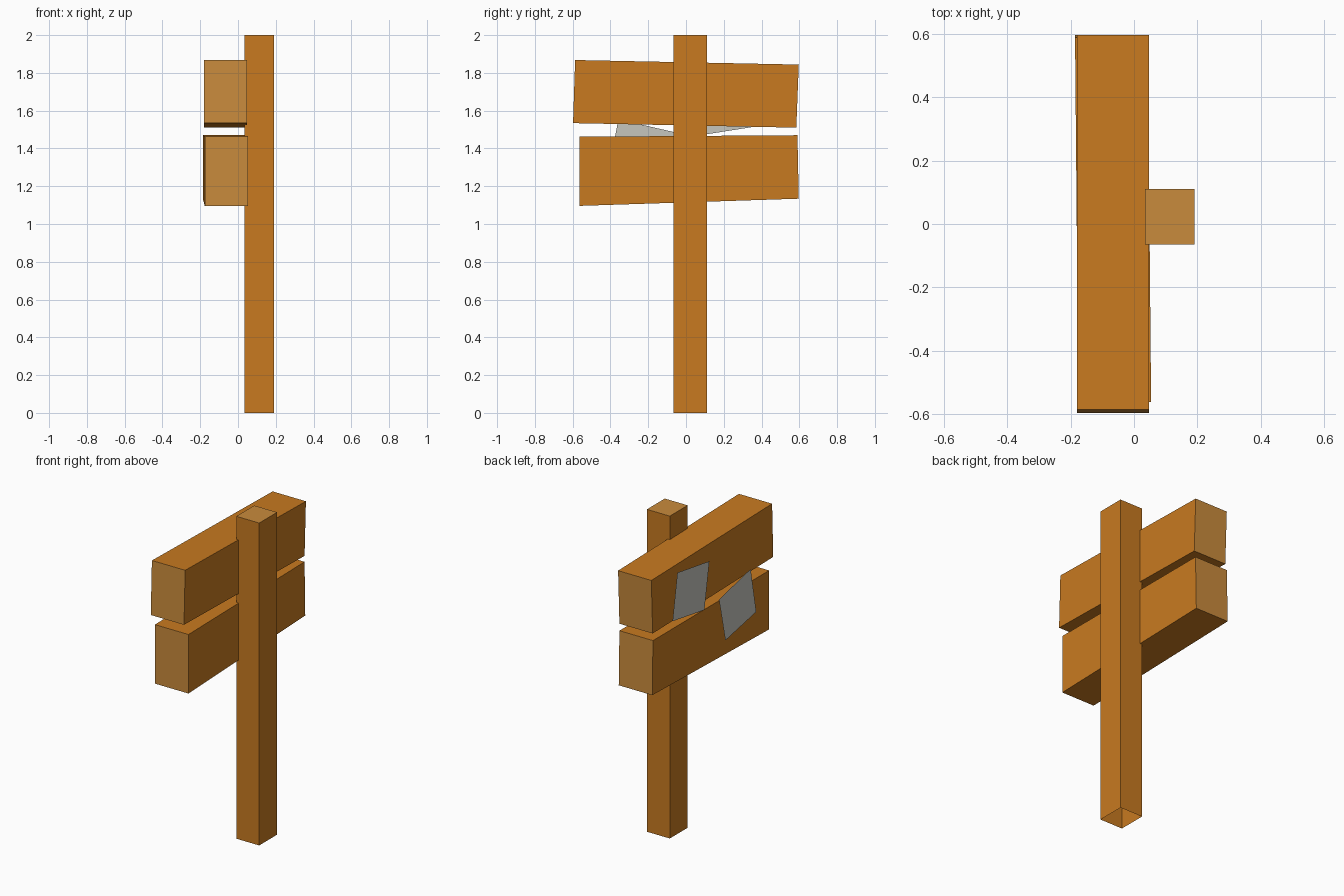
import bpy, bmesh

if "Cube" in bpy.data.objects:
    bpy.data.objects.remove(bpy.data.objects["Cube"])


def material(name, rgb):
    m = bpy.data.materials.new(name)
    m.diffuse_color = (*rgb, 1)
    m.use_nodes = True
    m.node_tree.nodes["Principled BSDF"].inputs["Base Color"].default_value = m.diffuse_color
    return m


WOOD = material("brown wood", (0.578, 0.195, 0.0144))
END = material("pale end grain", (0.584, 0.258, 0.045))
PAPER = material("grey paper", (0.565, 0.565, 0.515))


def finish(name, bm, mats):
    me = bpy.data.meshes.new(name)
    bm.to_mesh(me)
    bm.free()
    for m in mats:
        me.materials.append(m)
    ob = bpy.data.objects.new(name, me)
    bpy.context.collection.objects.link(ob)
    return ob


def board(name, profile, x0, x1, yaw=0.0):
    """Extrude a y-z outline along x; faces pointing along y get end grain."""
    bm = bmesh.new()
    face = bm.faces.new([bm.verts.new((x0 - yaw * y, y, z)) for y, z in profile])
    ext = bmesh.ops.extrude_face_region(bm, geom=[face], use_keep_orig=True)
    for v in ext["geom"]:
        if isinstance(v, bmesh.types.BMVert):
            v.co.x += x1 - x0
    bmesh.ops.recalc_face_normals(bm, faces=bm.faces)
    for f in bm.faces:
        f.material_index = int(abs(f.normal.y) > 0.7)
    return finish(name, bm, [WOOD, END])


def paper(name, corners, x):
    """Thin sheet facing -x."""
    bm = bmesh.new()
    f = bm.faces.new([bm.verts.new((x, y, z)) for y, z in corners])
    f.normal_update()
    if f.normal.x > 0:
        f.normal_flip()
    return finish(name, bm, [PAPER])


# Post: open underneath, pale top
bm = bmesh.new()
bmesh.ops.create_cube(bm, size=1)
for v in bm.verts:
    v.co.x = 0.1125 + v.co.x * 0.157
    v.co.y = 0.0225 + v.co.y * 0.175
    v.co.z = (v.co.z + 0.5) * 2
bm.normal_update()
bmesh.ops.delete(bm, geom=[f for f in bm.faces if f.normal.z < -0.5], context='FACES_ONLY')
for f in bm.faces:
    f.material_index = int(f.normal.z > 0.5)
finish("post", bm, [WOOD, END])

# Two slightly crooked boards
board("upper_board", [(-0.587, 1.868), (0.597, 1.844), (0.584, 1.51), (-0.598, 1.534)],
      -0.18, 0.048)
board("lower_board", [(-0.563, 1.462), (0.59, 1.47), (0.597, 1.134), (-0.563, 1.096)],
      -0.181, 0.049, yaw=0.009)

# Two notices pinned to the left face
paper("upper_notice", [(0.36, 1.805), (0.047, 1.757), (0.095, 1.473), (0.408, 1.522)], -0.193)
paper("lower_notice", [(-0.358, 1.554), (-0.413, 1.267), (-0.11, 1.205), (-0.048, 1.483)], -0.193)
